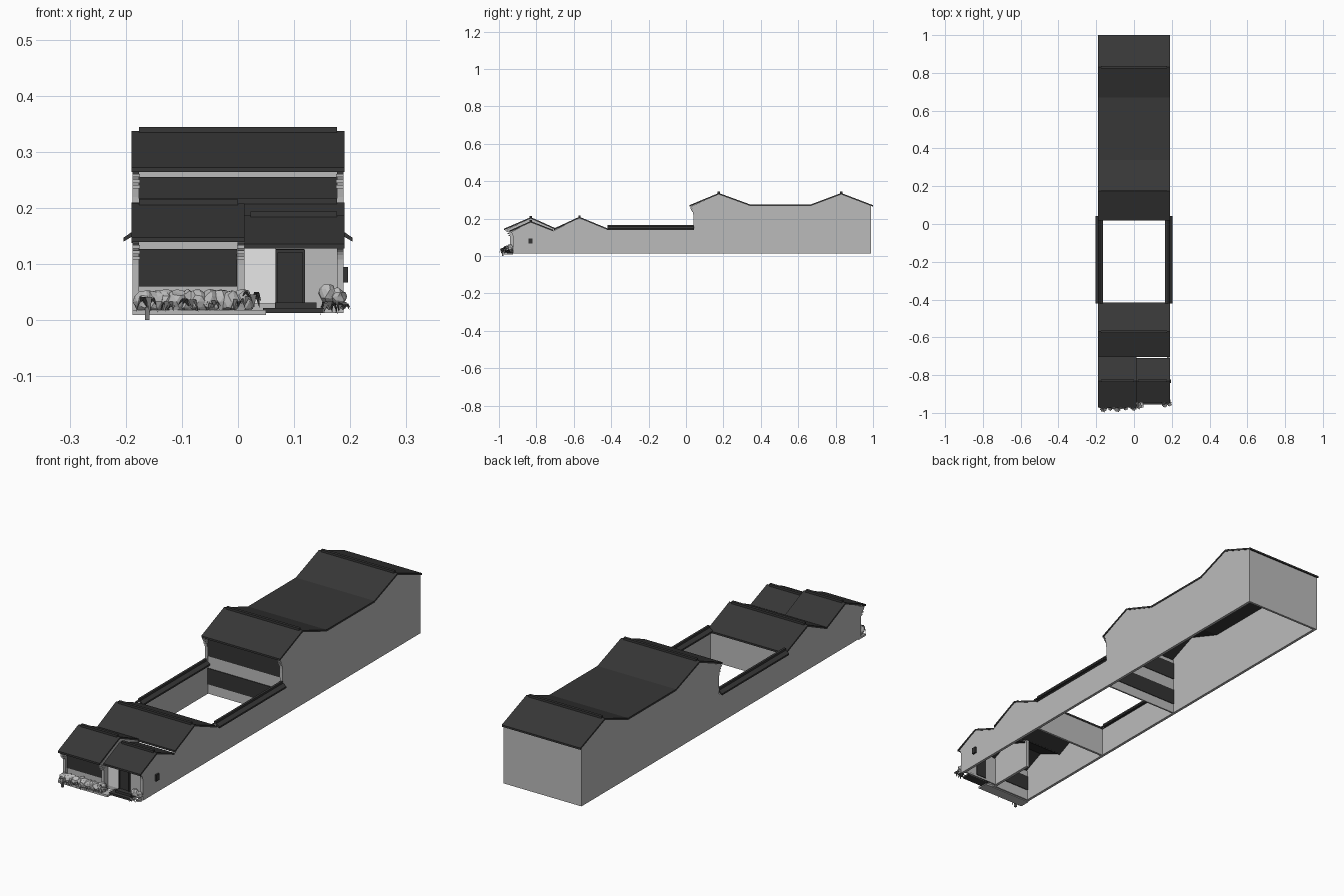
import bpy, bmesh, math, random
from mathutils import Vector

if "Cube" in bpy.data.objects:
    bpy.data.objects.remove(bpy.data.objects["Cube"])

random.seed(4)
W = 0.188    # half width of the terrace
B = 0.013    # bottom of the walls


def mat(name, v):
    m = bpy.data.materials.new(name)
    m.diffuse_color = (v, v, v, 1)
    m.use_nodes = True
    m.node_tree.nodes["Principled BSDF"].inputs["Base Color"].default_value = m.diffuse_color
    return m


WALL = mat("wall grey", 0.50)
ROOF = mat("roof charcoal", 0.038)
GLASS = mat("window dark", 0.034)
PALE = mat("pale panel", 0.88)
LEAF = mat("hedge light", 0.50)
TUFT = mat("shrub grey", 0.20)


def finish(name, bm, m):
    bmesh.ops.recalc_face_normals(bm, faces=bm.faces[:])
    me = bpy.data.meshes.new(name)
    bm.to_mesh(me)
    bm.free()
    me.materials.append(m)
    ob = bpy.data.objects.new(name, me)
    bpy.context.collection.objects.link(ob)
    return ob


def box(name, x, y, z, m):
    bm = bmesh.new()
    bmesh.ops.create_cube(bm, size=1)
    for v in bm.verts:
        v.co = [(a + b) / 2 + c * (b - a) for (a, b), c in zip((x, y, z), v.co)]
    return finish(name, bm, m)


def prism(name, pts, a, b, m, axis="x"):
    """Extrude a profile along x (points are y,z) or y (points are x,z)."""
    bm = bmesh.new()
    co = (lambda p, t: (t, p[0], p[1])) if axis == "x" else (lambda p, t: (p[0], t, p[1]))
    f = bm.faces.new([bm.verts.new(co(p, a)) for p in pts])
    r = bmesh.ops.extrude_face_region(bm, geom=[f])
    d = Vector((b - a, 0, 0)) if axis == "x" else Vector((0, b - a, 0))
    for v in r["geom"]:
        if isinstance(v, bmesh.types.BMVert):
            v.co += d
    return finish(name, bm, m)


def roof(name, top, x0, x1, t=0.008):
    prism(name, top + [(y, z - t) for y, z in reversed(top)], x0, x1, ROOF)


def corbel(y, z, out, h, n=5):
    """Curved bracket from a wall front at y, reaching forward under the eave."""
    return [(y - out * (1 - math.cos(i / n * math.pi / 2)),
             z + h * math.sin(i / n * math.pi / 2)) for i in range(n + 1)]


# Roof lines, front to back
left_top = [(-0.972, 0.147), (-0.83, 0.208), (-0.70, 0.150)]
right_top = [(-0.945, 0.136), (-0.83, 0.187), (-0.71, 0.140)]
mid_top = [(-0.705, 0.148), (-0.57, 0.210), (-0.415, 0.146)]
rear_top = [(0.018, 0.272), (0.175, 0.337), (0.34, 0.277), (0.67, 0.277),
            (0.83, 0.337), (1.0, 0.272)]
roof("front_left_roof", left_top, -0.19, 0.012)
roof("front_right_roof", right_top, 0.012, 0.19)
roof("middle_roof", mid_top, -0.19, 0.19)
roof("rear_roof", rear_top, -0.19, 0.19)

# Ridge caps
for n, y, z, x0, x1 in (("front_left_ridge", -0.83, 0.208, -0.176, 0.0),
                        ("front_right_ridge", -0.83, 0.187, 0.022, 0.176),
                        ("middle_ridge", -0.57, 0.210, -0.176, 0.176),
                        ("rear_ridge_a", 0.175, 0.337, -0.176, 0.176),
                        ("rear_ridge_b", 0.83, 0.337, -0.176, 0.176)):
    box(n, (x0, x1), (y - 0.006, y + 0.006), (z - 0.006, z + 0.007), ROOF)


# Party walls with corbelled ends
def below(line):
    return [(y, z - 0.006) for y, z in line]


def party(front, y0):
    pts = [(y0, B)] + corbel(y0, 0.10, -(front[0][0] + 0.005 - y0), front[0][1] - 0.109)
    pts += below(front[1:]) + below(mid_top[1:])
    pts += [(0.04, 0.140)] + corbel(0.04, 0.20, 0.017, 0.064) + below(rear_top[1:-1])
    return pts + [(0.99, 0.268), (0.99, B)]


prism("left_party_wall", party(left_top, -0.94), -W, -W + 0.012, WALL)
prism("right_party_wall", party(right_top, -0.925), W - 0.012, W, WALL)
prism("shop_partition_wall", [(-0.94, B)] + corbel(-0.94, 0.10, 0.027, 0.038)
      + below(left_top[1:]) + [(-0.70, B)], -0.001, 0.0115, WALL)

# Stepped brick courses at the corbels
for x0, x1, y, zs in ((-W, -W + 0.013, -0.945, (0.108, 0.118, 0.128)),
                      (-0.002, 0.012, -0.945, (0.108, 0.118, 0.128)),
                      (-W, -W + 0.013, 0.036, (0.235, 0.245, 0.255)),
                      (W - 0.013, W, 0.036, (0.235, 0.245, 0.255))):
    for i, z in enumerate(zs):
        box("corbel_course", (x0, x1), (y - 0.005 * (i + 1), y + 0.01),
            (z, z + 0.006), WALL)

# Cross walls
I = W - 0.012
box("shop_front_wall", (-I, 0), (-0.925, -0.918), (B, 0.155), WALL)
box("entry_wall", (0.0115, I), (-0.912, -0.905), (B, 0.14), WALL)
box("court_front_wall", (-I, I), (-0.43, -0.42), (B, 0.142), WALL)
box("rear_front_wall", (-I, I), (0.045, 0.052), (B, 0.272), WALL)
box("rear_back_wall", (-I, I), (0.98, 0.99), (B, 0.268), WALL)

# Windows and doors: plates on both wall faces
for n, x, y0, y1, z in (("shop_window", (-I, -0.002), -0.928, -0.915, (0.06, 0.127)),
                        ("upper_rear_window", (-I, I), 0.042, 0.055, (0.178, 0.255)),
                        ("lower_rear_window", (-I, I), 0.042, 0.055, (0.055, 0.125)),
                        ("entry_door", (0.068, 0.118), -0.916, -0.902, (0.022, 0.127))):
    box(n, x, (y0, y0 + 0.004), z, GLASS)
    box(n + "_inside", x, (y1 - 0.004, y1), z, GLASS)
box("entry_pale_panel", (0.012, 0.067), (-0.915, -0.911), (0.03, 0.130), PALE)
for x in (0.067, 0.115):
    box("door_jamb", (x, x + 0.004), (-0.922, -0.912), (0.022, 0.125), ROOF)
box("door_head", (0.067, 0.119), (-0.922, -0.912), (0.121, 0.126), ROOF)
box("side_window", (W - 0.002, 0.196), (-0.842, -0.822), (0.067, 0.095), GLASS)

# Courtyard wall copings: small pitched roofs with a ridge
for s in (-1, 1):
    c = s * 0.184
    prism("courtyard_coping", [(c - 0.02, 0.140), (c - 0.02, 0.147), (c, 0.161),
                               (c + 0.02, 0.147), (c + 0.02, 0.140), (c, 0.152)],
          -0.42, 0.042, ROOF, "y")
    box("coping_ridge", (c - 0.005, c + 0.005), (-0.42, 0.042), (0.155, 0.166), ROOF)

# Entry steps and planter kerb
box("lower_step", (0.045, 0.152), (-0.955, -0.905), (B, 0.022), ROOF)
box("upper_step", (0.066, 0.140), (-0.938, -0.905), (0.022, 0.032), ROOF)
box("planter_kerb", (-W, 0.05), (-0.972, -0.925), (0.009, 0.018), WALL)


# Planting: lumpy light hedge and spiky shrubs
def lump(bm, x, y, z, rx, ry, rz):
    r = bmesh.ops.create_icosphere(bm, subdivisions=2, radius=1)
    for v in r["verts"]:
        k = random.uniform(0.8, 1.1)
        v.co = (x + v.co.x * rx * k, y + v.co.y * ry * k, z + v.co.z * rz * k)


bm = bmesh.new()
for i in range(10):
    lump(bm, -0.168 + i * 0.0195, -0.955 + random.uniform(-0.006, 0.006),
         0.033, 0.021, 0.022, 0.022)
finish("hedge", bm, LEAF)
bm = bmesh.new()
lump(bm, 0.160, -0.940, 0.048, 0.017, 0.016, 0.017)
lump(bm, 0.178, -0.938, 0.042, 0.016, 0.016, 0.016)
finish("side_bush", bm, LEAF)


def shrub(x, y, z, r, n=9):
    bm = bmesh.new()
    c = Vector((x, y, z))
    for i in range(n):
        a = 2 * math.pi * i / n + random.uniform(-0.2, 0.2)
        d = Vector((math.cos(a), math.sin(a), 0))
        side = Vector((-d.y, d.x, 0)) * r * 0.3
        mid = c + d * r * 0.6 + Vector((0, 0, r * random.uniform(0.5, 1.0)))
        tip = c + d * r + Vector((0, 0, r * random.uniform(-0.6, 0.5)))
        v = [bm.verts.new(p) for p in (c, mid - side, tip, mid + side)]
        bm.faces.new(v)
    finish("shrub", bm, TUFT)


for x, y, z, r in ((-0.162, -0.978, 0.022, 0.02), (-0.088, -0.978, 0.025, 0.02),
                   (-0.045, -0.974, 0.022, 0.014), (-0.125, -0.976, 0.02, 0.014),
                   (0.0, -0.975, 0.024, 0.015), (0.025, -0.962, 0.032, 0.02),
                   (0.162, -0.955, 0.018, 0.018), (0.187, -0.952, 0.018, 0.015)):
    shrub(x, y, z, r)
box("shrub_stem", (-0.166, -0.158), (-0.984, -0.976), (0.0, 0.024), TUFT)
